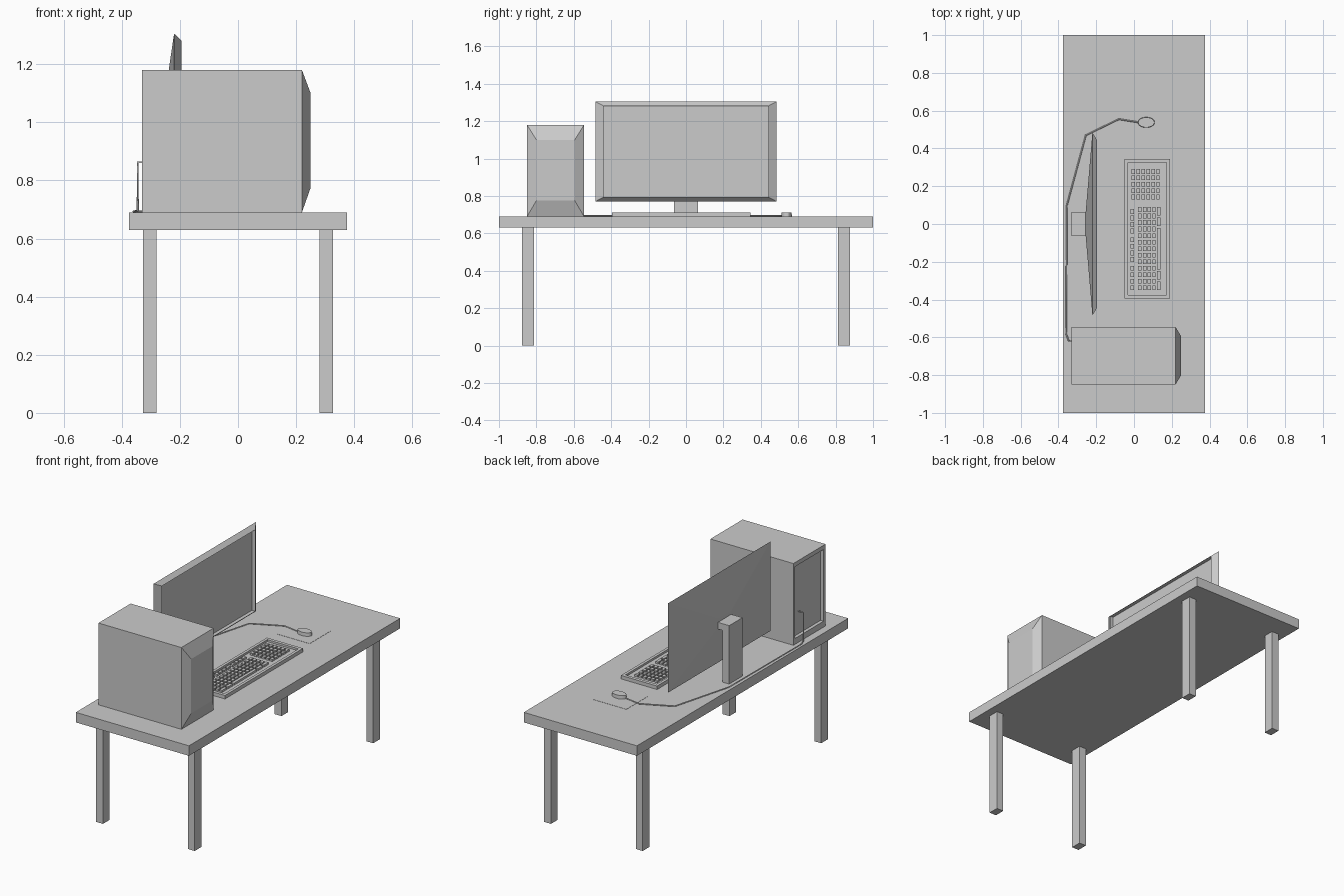
import bpy, bmesh, math
from mathutils import Vector

if "Cube" in bpy.data.objects:
    bpy.data.objects.remove(bpy.data.objects["Cube"])

grey = bpy.data.materials.new("light_grey")
grey.diffuse_color = (0.6, 0.6, 0.6, 1)
grey.use_nodes = True
grey.node_tree.nodes["Principled BSDF"].inputs["Base Color"].default_value = grey.diffuse_color


def finish(name, bm):
    bmesh.ops.recalc_face_normals(bm, faces=bm.faces)
    me = bpy.data.meshes.new(name)
    bm.to_mesh(me)
    bm.free()
    me.materials.append(grey)
    ob = bpy.data.objects.new(name, me)
    bpy.context.collection.objects.link(ob)
    return ob


def add_box(bm, x0, x1, y0, y1, z0, z1):
    vs = bmesh.ops.create_cube(bm, size=1)["verts"]
    for v in vs:
        v.co = Vector(((x0 + x1) / 2 + v.co.x * (x1 - x0),
                       (y0 + y1) / 2 + v.co.y * (y1 - y0),
                       (z0 + z1) / 2 + v.co.z * (z1 - z0)))


def box(name, *dims):
    bm = bmesh.new()
    add_box(bm, *dims)
    return finish(name, bm)


def loft(name, rings, axis):
    """Join rectangles (t, a0, a1, b0, b1) stacked along x or z and cap both ends."""
    bm = bmesh.new()
    loops = []
    for t, a0, a1, b0, b1 in rings:
        pts = [(a0, b0), (a1, b0), (a1, b1), (a0, b1)]
        loops.append([bm.verts.new((t, a, b) if axis == "x" else (a, b, t)) for a, b in pts])
    for p, q in zip(loops, loops[1:]):
        for i in range(4):
            j = (i + 1) % 4
            bm.faces.new((p[i], p[j], q[j], q[i]))
    bm.faces.new(loops[0])
    bm.faces.new(loops[-1])
    return finish(name, bm)


# Table
box("table_top", -0.375, 0.375, -1, 1, 0.63, 0.69)
for sx, side in ((-1, "back"), (1, "front")):
    for sy, end in ((-1, "left"), (1, "right")):
        cx, cy = sx * 0.304, sy * 0.845
        box(f"{side}_{end}_leg", cx - 0.023, cx + 0.023, cy - 0.032, cy + 0.032, 0, 0.63)

# Computer tower: recessed rear panel, bevelled front panel
loft("computer_tower", [
    (-0.31, -0.832, -0.563, 0.725, 1.155),
    (-0.33, -0.832, -0.563, 0.725, 1.155),
    (-0.33, -0.85, -0.545, 0.69, 1.18),
    (0.22, -0.85, -0.545, 0.69, 1.18),
    (0.25, -0.80, -0.595, 0.775, 1.10)], "x")

# Monitor: shallow pyramid back, sloped bezel, recessed screen
loft("monitor", [
    (-0.256, -0.06, 0.06, 1.01, 1.06),
    (-0.22, -0.485, 0.485, 0.77, 1.305),
    (-0.195, -0.442, 0.442, 0.793, 1.282),
    (-0.217, -0.442, 0.442, 0.793, 1.282)], "x")

# Monitor stand: L-shaped profile extruded across y
bm = bmesh.new()
profile = [(-0.33, 0.69), (-0.285, 0.69), (-0.285, 1.0),
           (-0.25, 1.0), (-0.25, 1.04), (-0.33, 1.04)]
face = bm.faces.new([bm.verts.new((x, -0.063, z)) for x, z in profile])
ext = bmesh.ops.extrude_face_region(bm, geom=[face])["geom"]
bmesh.ops.translate(bm, vec=(0, 0.126, 0),
                    verts=[g for g in ext if isinstance(g, bmesh.types.BMVert)])
finish("monitor_stand", bm)

# Keyboard tray with a raised rim
loft("keyboard_base", [
    (0.69, -0.05, 0.19, -0.395, 0.345),
    (0.711, -0.05, 0.19, -0.395, 0.345),
    (0.711, -0.033, 0.173, -0.375, 0.325),
    (0.699, -0.033, 0.173, -0.375, 0.325)], "z")

# Keys: function row, main block with space bar, number block
bm = bmesh.new()


def key(x, y0, y1):
    add_box(bm, x, x + 0.018, y0, y1, 0.697, 0.711)


for i in range(12):
    y = -0.35 + i * 0.0345 + (i // 4) * 0.012
    key(-0.018, y, y + 0.025)
for row in range(4):
    for col in range(13):
        y = -0.35 + col * 0.0345
        key(0.022 + row * 0.025, y, y + 0.025)
for y0, y1 in ((-0.35, -0.305), (-0.295, -0.25), (-0.24, -0.02), (-0.01, 0.035), (0.045, 0.09)):
    key(0.122, y0, y1)
for row in range(6):
    for col in range(5):
        y = 0.13 + col * 0.034
        key(-0.012 + row * 0.026, y, y + 0.025)
finish("keyboard_keys", bm)

# Mouse mat and mouse
box("mouse_mat", -0.06, 0.16, 0.45, 0.65, 0.69, 0.6912)
bm = bmesh.new()
bmesh.ops.create_cone(bm, cap_ends=True, segments=24, radius1=1, radius2=0.95, depth=1)
for v in bm.verts:
    v.co = Vector((0.065 + v.co.x * 0.045, 0.538 + v.co.y * 0.028, 0.701 + v.co.z * 0.021))
finish("mouse", bm)

# Mouse cord running behind the stand and up into the tower
cu = bpy.data.curves.new("mouse_cord", "CURVE")
cu.dimensions = "3D"
cu.bevel_depth = 0.004
cu.bevel_resolution = 0
cu.use_fill_caps = True
path = [(0.025, 0.538, 0.693), (-0.08, 0.555, 0.693), (-0.255, 0.47, 0.693),
        (-0.355, 0.10, 0.693), (-0.36, -0.58, 0.693), (-0.345, -0.62, 0.695),
        (-0.345, -0.62, 0.862), (-0.308, -0.62, 0.862)]
sp = cu.splines.new("POLY")
sp.points.add(len(path) - 1)
for p, co in zip(sp.points, path):
    p.co = (*co, 1)
cu.materials.append(grey)
bpy.context.collection.objects.link(bpy.data.objects.new("mouse_cord", cu))
